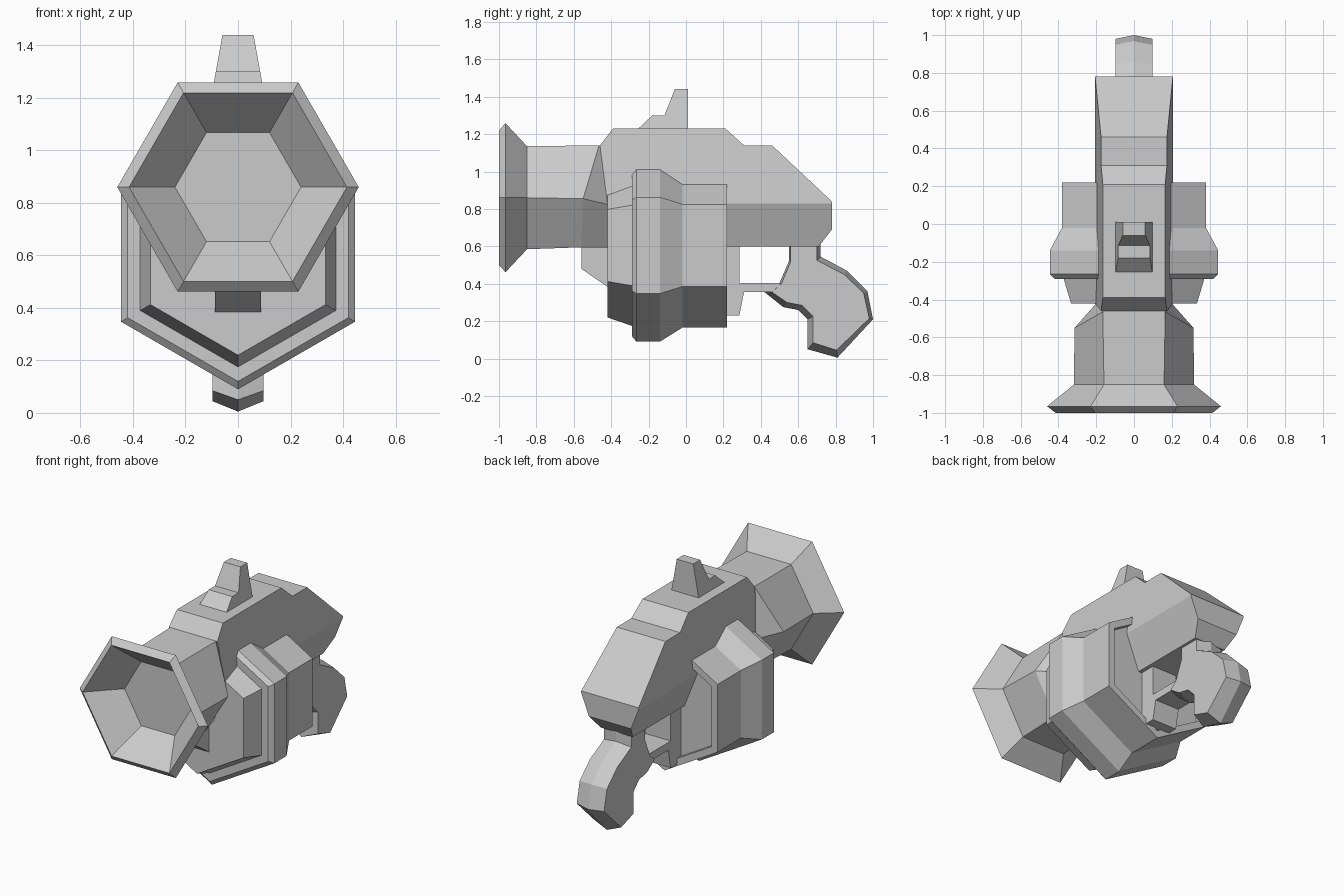
import bpy, bmesh
from math import cos, sin, radians

if "Cube" in bpy.data.objects:
    bpy.data.objects.remove(bpy.data.objects["Cube"])


def finish(name, bm):
    bmesh.ops.recalc_face_normals(bm, faces=bm.faces)
    me = bpy.data.meshes.new(name)
    bm.to_mesh(me)
    bm.free()
    ob = bpy.data.objects.new(name, me)
    bpy.context.collection.objects.link(ob)
    return ob


def loft(name, rings, closed=False):
    """Skin rings of points; cap the ends unless the loft closes on itself."""
    bm = bmesh.new()
    vs = [[bm.verts.new(p) for p in r] for r in rings]
    n = len(rings[0])
    for a, b in zip(vs, vs[1:]):
        for i in range(n):
            j = (i + 1) % n
            bm.faces.new((a[i], a[j], b[j], b[i]))
    bm.faces.new(vs[0])
    bm.faces.new(vs[-1])
    return finish(name, bm)


def hexagon(y, r, zc, start):
    return [(r * cos(radians(start + 60 * i)), y, zc + r * sin(radians(start + 60 * i)))
            for i in range(6)]


def prism(name, profile, width, split=None):
    """Side profile (y, z) extruded across x, half width given by width(z)."""
    bm = bmesh.new()
    a, b = ([bm.verts.new((s, y, z)) for y, z in profile] for s in (-1, 1))
    n = len(profile)
    for i in range(n):
        j = (i + 1) % n
        bm.faces.new((a[i], a[j], b[j], b[i]))
    bm.faces.new(a)
    bm.faces.new(b)
    if split is not None:
        bmesh.ops.bisect_plane(bm, geom=bm.verts[:] + bm.edges[:] + bm.faces[:],
                               plane_co=(0, 0, split), plane_no=(0, 0, 1), dist=1e-5)
    for v in bm.verts:
        v.co.x *= width(v.co.z)
    return finish(name, bm)


# Barrel with flared, hollow muzzle; the rear rings lean into the body
barrel = [hexagon(y, r, 0.86, 0) for y, r in
          [(-0.82, 0.24), (-1.0, 0.415), (-0.965, 0.46), (-0.85, 0.318)]]


def rear_ring(xs, xt, ys, yt, yb, zs, xb):
    return [(xs, ys, zs), (xt, yt, 1.14), (-xt, yt, 1.14),
            (-xs, ys, zs), (-xb, yb, 0.595), (xb, yb, 0.595)]


barrel.append(rear_ring(0.315, 0.165, -0.55, -0.465, -0.56, 0.855, 0.16))
barrel.append(rear_ring(0.2, 0.165, -0.42, -0.45, -0.42, 0.825, 0.12))
loft("barrel", barrel)

# Main body, widest at mid height
prism("body",
      [(-0.46, 1.14), (-0.39, 1.23), (0.21, 1.23), (0.31, 1.14), (0.46, 1.14),
       (0.78, 0.84), (0.78, 0.69), (0.71, 0.6), (-0.42, 0.6), (-0.42, 0.83)],
      lambda z: 0.165 + (1.23 - z) * 0.105 if z >= 0.83 else 0.207 - (0.83 - z) * 0.4,
      split=0.83)

# Hexagonal drum with raised flange and recessed back
loft("drum", [hexagon(y, r, 0.605, 30) for y, r in
              [(-0.42, 0.385), (-0.29, 0.43), (-0.29, 0.485), (-0.265, 0.515),
               (-0.14, 0.515), (-0.02, 0.44), (0.22, 0.44), (0.22, 0.39), (0.18, 0.39)]])

# Bracket under the barrel
prism("barrel_bracket", [(-0.56, 0.62), (-0.56, 0.48), (-0.40, 0.37), (-0.40, 0.62)],
      lambda z: 0.087)

# Trigger guard frame
prism("guard", [(0.17, 0.62), (0.285, 0.62), (0.285, 0.405), (0.53, 0.405), (0.53, 0.355),
                (0.31, 0.355), (0.285, 0.23), (0.17, 0.23)], lambda z: 0.09)

# Curved grip: ridge outline on the centre, smaller outline on both sides
ridge = [(0.55, 0.64), (0.55, 0.52), (0.5, 0.405), (0.42, 0.355), (0.52, 0.275), (0.6, 0.26),
         (0.65, 0.21), (0.65, 0.05), (0.81, 0.005), (1.0, 0.21), (0.97, 0.36),
         (0.86, 0.47), (0.72, 0.545), (0.72, 0.64)]
side = [(0.56, 0.64), (0.56, 0.52), (0.51, 0.4), (0.46, 0.355), (0.54, 0.3), (0.62, 0.285),
        (0.68, 0.225), (0.68, 0.085), (0.805, 0.045), (0.98, 0.215), (0.95, 0.35),
        (0.845, 0.45), (0.7, 0.525), (0.7, 0.64)]
loft("grip", [[(x, y, z) for y, z in prof]
              for x, prof in [(-0.098, side), (0, ridge), (0.098, side)]])

# Stepped sight on top
prism("sight", [(-0.26, 1.225), (-0.18, 1.3), (-0.115, 1.3), (-0.06, 1.44), (0.01, 1.44),
                (0.01, 1.225)], lambda z: 0.097 - (z - 1.23) * 0.18)
